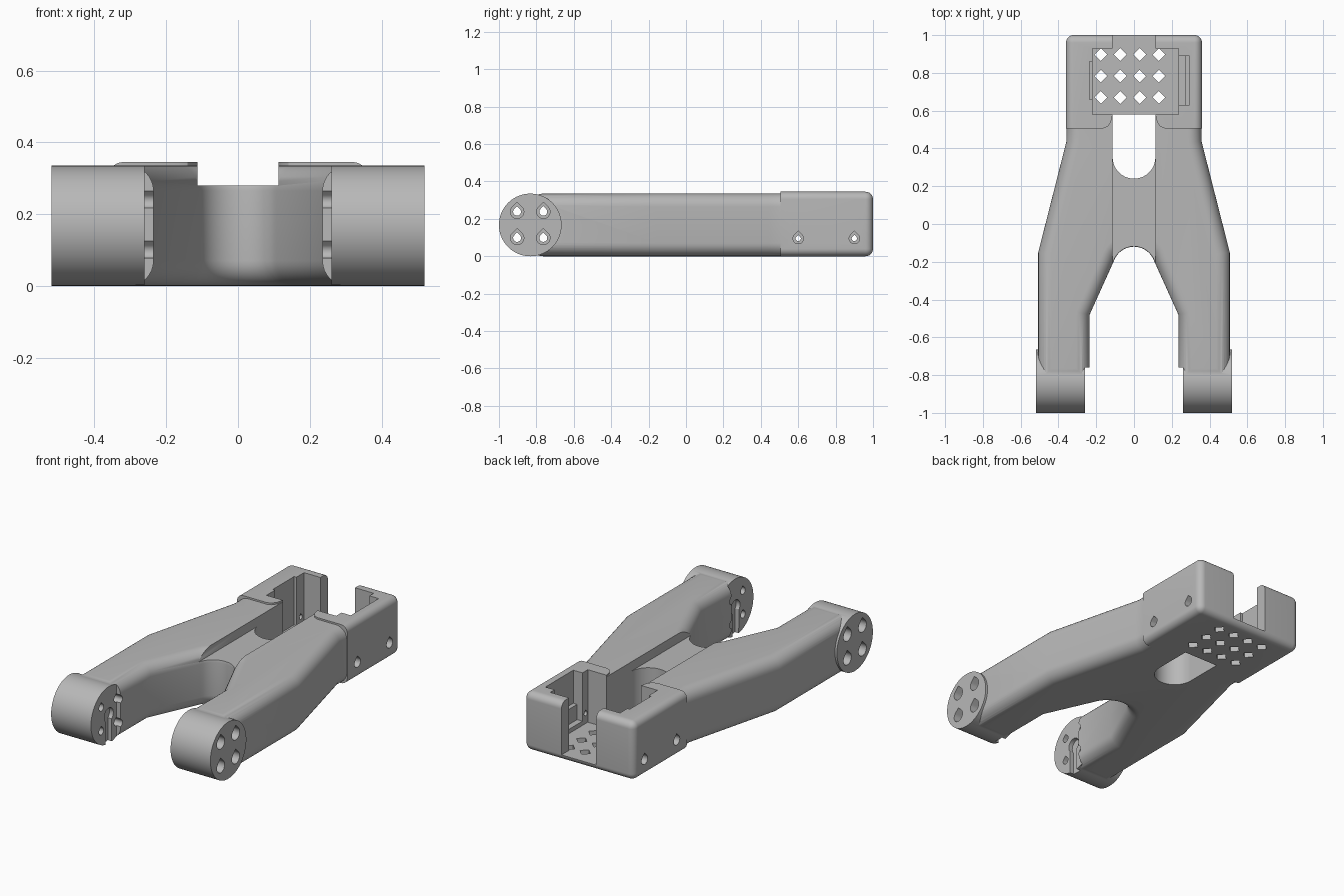
import bpy, bmesh
from math import sin, cos, pi

cube = bpy.data.objects.get("Cube")
if cube:
    bpy.data.objects.remove(cube)

grey = bpy.data.materials.new("plain_grey")
grey.use_nodes = True
colour = (0.48, 0.48, 0.48, 1)
grey.diffuse_color = colour
grey.node_tree.nodes["Principled BSDF"].inputs["Base Color"].default_value = colour


def prism(name, pts, lo, hi, axis="z", bevel=0, pick=None):
    """Extrude a closed profile along an axis, optionally rounding picked edges."""
    bm = bmesh.new()
    place = (lambda a, b, h: (h, a, b)) if axis == "x" else (lambda a, b, h: (a, b, h))
    low = [bm.verts.new(place(a, b, lo)) for a, b in pts]
    high = [bm.verts.new(place(a, b, hi)) for a, b in pts]
    bm.faces.new(low)
    bm.faces.new(high)
    for i in range(len(pts)):
        j = (i + 1) % len(pts)
        bm.faces.new((low[i], low[j], high[j], high[i]))
    bmesh.ops.recalc_face_normals(bm, faces=bm.faces)
    if bevel:
        edges = [e for e in bm.edges if pick(e)]
        bmesh.ops.bevel(bm, geom=edges, offset=bevel, segments=8, profile=0.5,
                        affect="EDGES", clamp_overlap=True)
    mesh = bpy.data.meshes.new(name)
    bm.to_mesh(mesh)
    bm.free()
    mesh.materials.append(grey)
    ob = bpy.data.objects.new(name, mesh)
    bpy.context.collection.objects.link(ob)
    return ob


def box(name, x0, x1, y0, y1, z0, z1):
    return prism(name, [(x0, y0), (x1, y0), (x1, y1), (x0, y1)], z0, z1)


def circle(cx, cy, r, n=64, start=0.0, sweep=2 * pi):
    return [(cx + r * cos(start + sweep * i / n), cy + r * sin(start + sweep * i / n))
            for i in range(n)]


def teardrop(cy, cz, r):
    """Round hole with a pointed roof."""
    arc = circle(cy, cz, r, 24, 0.75 * pi, 1.5 * pi)
    return arc + [(cy + r * 0.707, cz + r * 0.707), (cy, cz + r * 1.414)]


def side_prism(name, pts, s, a, b):
    lo, hi = sorted((s * a, s * b))
    return prism(name, pts, lo, hi, "x")


def combine(target, tool, operation):
    mod = target.modifiers.new(operation.lower(), "BOOLEAN")
    mod.operation = operation
    mod.solver = "EXACT"
    mod.object = tool
    bpy.context.view_layer.objects.active = target
    bpy.ops.object.modifier_apply(modifier=mod.name)
    bpy.data.objects.remove(tool)


def level(e):
    return abs(e.verts[0].co.z - e.verts[1].co.z) < 1e-4


# Forked body with rounded rims
W, TOP, R = 0.113, 0.335, 0.1675
half = [(0.357, 0.7), (0.357, 0.44), (0.507, -0.15), (0.507, -0.835),
        (0.235, -0.835), (0.235, -0.48)]
crotch = circle(0, -0.233, W, 16, pi * 0.1, pi * 0.8) + [(W * cos(0.9 * pi), -0.233 + W * sin(0.9 * pi))]
outline = half + crotch + [(-x, y) for x, y in reversed(half)]
frame = prism("fork_arm", outline, 0, TOP, bevel=0.07, pick=level)

# Step on the inner side of each leg
for s in (1, -1):
    lo, hi = sorted((s * 0.2, s * 0.26))
    combine(frame, box("step_cutter", lo, hi, -1.1, -0.76, -0.1, 0.5), "DIFFERENCE")

# Head block, with a curved front lip beside the slot
lip = [(0.36, 1), (0.36, 0.505), (0.165, 0.505), (0.14, 0.515), (0.122, 0.54), (W, 0.58)]
head = prism("head_block", lip + [(-x, y) for x, y in reversed(lip)], 0, 0.345, bevel=0.04,
             pick=lambda e: (e.verts[0].co.y + e.verts[1].co.y) / 2 > 0.7)
combine(frame, head, "UNION")

# Hinge drums
for s in (1, -1):
    combine(frame, side_prism("hinge_drum", circle(-1 + R, R, R), s, 0.26, 0.52), "UNION")

# Sunk bridge, through slot, cavity and rear opening
FLOOR = 0.035
slot = [(W, 0.58), (-W, 0.58)] + circle(0, 0.353, W, 32, pi, pi) + [(W, 0.353)]
cutters = [
    box("channel_cutter", -W, W, -0.4, 0.57, 0.28, 0.5),
    prism("slot_cutter", slot, -0.1, 0.5),
    box("cavity_cutter", -0.22, 0.235, 0.58, 0.93, FLOOR, 0.5),
    box("rear_cutter", -W, W, 0.9, 1.1, FLOOR, 0.5),
    box("left_pocket_cutter", 0.2, 0.27, 0.63, 0.89, 0.06, 0.5),
    box("left_recess_cutter", 0.2, 0.295, 0.63, 0.89, 0.15, 0.5),
    box("right_pocket_cutter", -0.235, -0.2, 0.66, 0.86, 0.06, 0.5),
]

# Diamond vents in the cavity floor
for x in (-0.175, -0.073, 0.03, 0.132):
    for y in (0.67, 0.783, 0.897):
        cutters.append(prism("vent_cutter", circle(x, y, 0.034, 4), -0.1, 0.1))

for s in (1, -1):
    # Screw holes in the head
    for y in (0.6, 0.9):
        cutters.append(side_prism("screw_cutter", teardrop(y, 0.095, 0.028), s, 0.29, 0.4))
        cutters.append(side_prism("screw_cutter", teardrop(y, 0.095, 0.014), s, 0.21, 0.31))
    # Stepped holes through the drums
    for y in (-0.903, -0.763):
        for z in (0.098, 0.238):
            cutters.append(side_prism("bolt_cutter", teardrop(y, z, 0.036), s, 0.31, 0.6))
            cutters.append(side_prism("bolt_cutter", teardrop(y, z, 0.021), s, 0.2, 0.33))
    # Keyhole recess on the inner drum face
    keyhole = [(-0.86, -0.1), (-0.806, -0.1)] + circle(-0.833, R, 0.042, 24, -0.28 * pi, 1.56 * pi)
    cutters.append(side_prism("keyhole_cutter", keyhole, s, 0.2, 0.285))

for cutter in cutters:
    combine(frame, cutter, "DIFFERENCE")

# Smooth the rounded surfaces, keep the edges crisp
frame.select_set(True)
bpy.context.view_layer.objects.active = frame
bpy.ops.object.shade_smooth_by_angle(angle=pi / 6)
